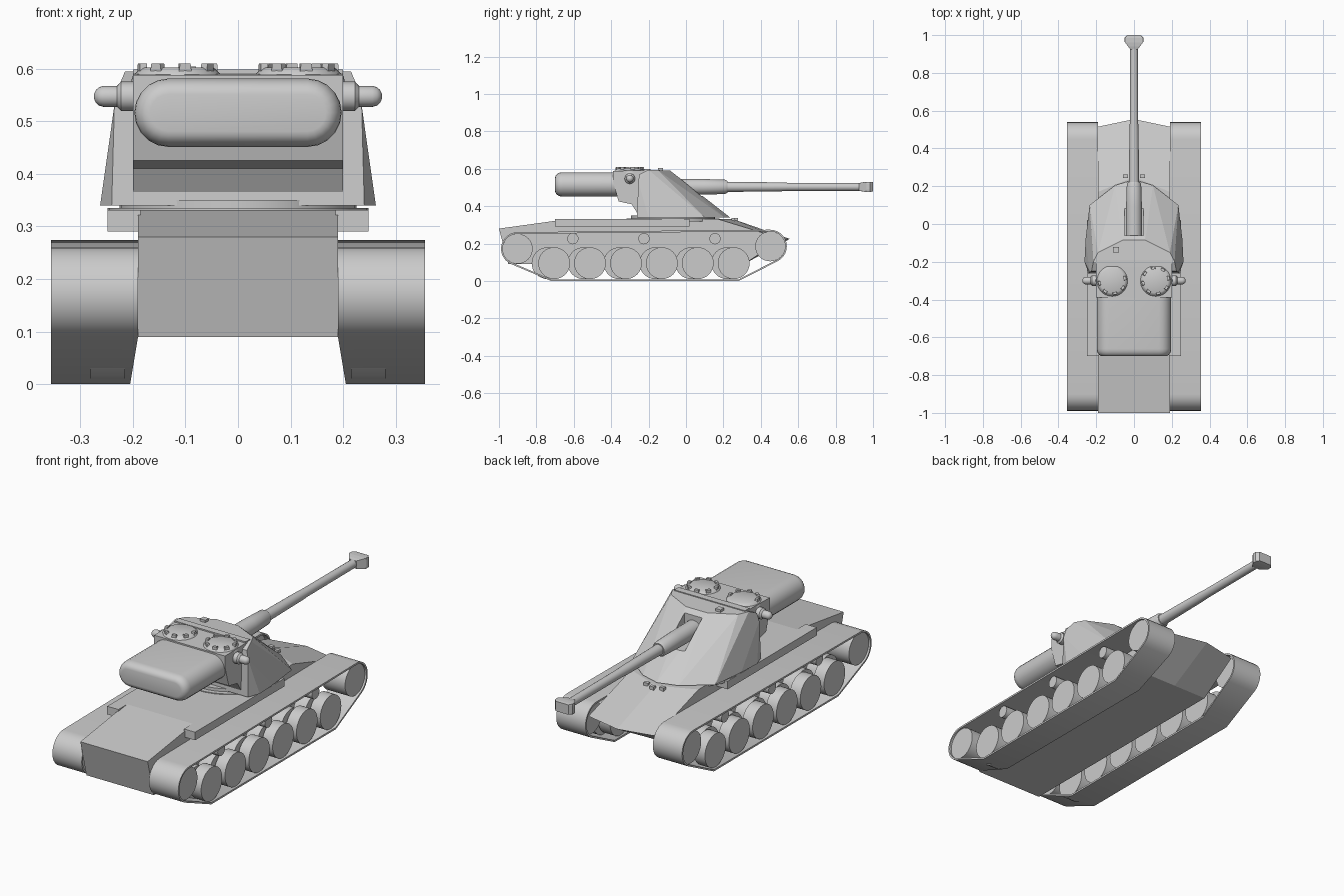
import bpy, bmesh
from math import sin, cos, pi, radians
from mathutils import Vector

if "Cube" in bpy.data.objects:
    bpy.data.objects.remove(bpy.data.objects["Cube"])


def finish(name, bm, smooth=False):
    bmesh.ops.recalc_face_normals(bm, faces=bm.faces)
    me = bpy.data.meshes.new(name)
    bm.to_mesh(me)
    bm.free()
    ob = bpy.data.objects.new(name, me)
    bpy.context.collection.objects.link(ob)
    if smooth:
        bpy.ops.object.select_all(action='DESELECT')
        ob.select_set(True)
        bpy.context.view_layer.objects.active = ob
        bpy.ops.object.shade_smooth_by_angle(angle=radians(35))
    return ob


def loft(name, rings, smooth=False, loop=False):
    """Skin a list of closed rings, capped unless looped."""
    bm = bmesh.new()
    vs = [[bm.verts.new(p) for p in r] for r in rings]
    n = len(rings[0])
    pairs = list(zip(vs, vs[1:])) + ([(vs[-1], vs[0])] if loop else [])
    for a, b in pairs:
        for i in range(n):
            bm.faces.new((a[i], a[(i + 1) % n], b[(i + 1) % n], b[i]))
    if not loop:
        bm.faces.new(vs[0])
        bm.faces.new(vs[-1])
    return finish(name, bm, smooth)


def lathe(name, origin, axis, prof, n=24, smooth=True):
    """Revolve (distance, radius) pairs about x, y or z."""
    def pt(d, u, v):
        return Vector(origin) + Vector({'x': (d, u, v), 'y': (u, d, v), 'z': (u, v, d)}[axis])
    return loft(name, [[pt(d, r * cos(2 * pi * i / n), r * sin(2 * pi * i / n))
                        for i in range(n)] for d, r in prof], smooth)


def extrude_x(name, x0, x1, prof):
    return loft(name, [[(x, y, z) for y, z in prof] for x in (x0, x1)])


def box(name, x0, x1, y0, y1, z0, z1):
    return extrude_x(name, x0, x1, [(y0, z0), (y1, z0), (y1, z1), (y0, z1)])


def hull_of(name, half):
    """Convex solid from points mirrored across x = 0."""
    bm = bmesh.new()
    for p in set((s * x, y, z) for x, y, z in half for s in (-1, 1)):
        bm.verts.new(p)
    bmesh.ops.convex_hull(bm, input=bm.verts)
    bmesh.ops.dissolve_limit(bm, angle_limit=radians(1), verts=bm.verts, edges=bm.edges)
    return finish(name, bm)


# Hull with pointed nose
rings = []
for x, nose, ridge in ((-.19, .515, .17), (0, .555, .25), (.19, .515, .17)):
    rings.append([(x, -1, .28), (x, -.63, .331), (x, ridge, .331), (x, nose, .225),
                  (x, .31, .09), (x, -.95, .09)])
loft("hull", rings)
for s in (-1, 1):
    box("hull_sponson", s * .185, s * .248, -.7, .02, .29, .331)

# Tracks: thin band around the wheels, and the wheels inside
FRONT, REAR, R = (.45, .185), (-.9, .172), .089


def band(r, floor):
    pts = [(FRONT[0] + r * cos(a), FRONT[1] + r * sin(a))
           for a in [radians(-63 + 153 * i / 12) for i in range(13)]]
    pts += [(REAR[0] + r * cos(a), REAR[1] + r * sin(a))
            for a in [radians(90 + 157 * i / 12) for i in range(13)]]
    return pts + [(-.722, floor), (.282, floor)]


for s in (-1, 1):
    outer, inner = band(R, 0), band(R - .009, .009)
    rings = []
    for (y, z), (v, w) in zip(outer, inner):
        a = s * (.19 if z > .088 else .205)
        b = s * .355
        rings.append([(a, y, z), (b, y, z), (b, v, w), (a, v, w)])
    loft("track", rings, True, True)
    for y, z in (FRONT, REAR):
        lathe("end_wheel", (0, y, z), 'x', [(s * .215, .08), (s * .345, .08)], 32)
    for i in range(6):
        y = -.705 + .192 * i
        lathe("road_wheel_outer", (0, y, .095), 'x', [(s * .285, .085), (s * .345, .085)], 32)
        lathe("road_wheel_inner", (0, y - .035, .095), 'x', [(s * .215, .085), (s * .28, .085)], 32)
    for y in (-.605, -.225, .155):
        lathe("return_roller", (0, y, .226), 'x', [(s * .19, .03), (s * .33, .03)])

# Turret ring and wedge-shaped body with a slot for the gun
lathe("turret_ring", (0, -.07, 0), 'z', [(.318, .248), (.335, .248), (.335, .225), (.35, .225)], 40)
body = hull_of("turret_body", [
    (.262, -.2, .34), (.24, -.262, .34), (.256, -.08, .34), (.235, .1, .34), (.1, .205, .34), (0, .235, .34),
    (.235, -.255, .53), (.225, -.25, .57), (.215, -.2, .594), (.19, -.15, .592), (.06, -.085, .59)])
cutter = box("gun_slot_cutter", -.05, .05, -.06, .2, .455, .65)
cutter.hide_render = True
cutter.hide_viewport = True
cut = body.modifiers.new("slot", 'BOOLEAN')
cut.object = cutter
cut.solver = 'EXACT'

# Rear turret module, overhanging rounded bustle
extrude_x("turret_rear", -.2, .2, [(-.39, .588), (-.39, .53), (-.36, .425), (-.29, .41), (-.262, .365),
                                   (-.2, .365), (-.2, .592)])
box("turret_rear_gap_lip", -.2, .2, -.225, -.19, .588, .598)
rings = []
for y, inset in [(-.34, 0)] + [(-.66 - .04 * sin(a), .03 * (1 - cos(a)))
                               for a in [pi / 2 * i / 5 for i in range(6)]]:
    r = .065 - inset
    rings.append([((1 if cos(a) > 0 else -1) * .132 + r * cos(a), y, .516 + r * sin(a))
                  for a in [-pi / 2 + .001 + (pi - .002) * i / 10 for i in range(11)]
                  + [pi / 2 + .001 + (pi - .002) * i / 10 for i in range(11)]])
loft("bustle", rings, True)

# Side knobs
for s in (-1, 1):
    lathe("side_knob", (0, -.3, .547), 'x',
          [(s * .19, .028), (s * .222, .028), (s * .23, .02), (s * .255, .02)] +
          [(s * (.255 + .019 * sin(a)), .02 * cos(a)) for a in (.5, .9, 1.25, 1.5)], 20)

# Cupolas with vision blocks
for s in (-1, 1):
    lathe("cupola", (s * .115, -.3, 0), 'z', [(.575, .088), (.585, .086), (.599, .072), (.602, .066)], 32)
    for i in range(8):
        if s < 0 and i in (1, 2, 3):
            continue
        a = 2 * pi * i / 8 + .2
        c = Vector((s * .115 + .068 * cos(a), -.3 + .068 * sin(a), .6))
        u, v = Vector((cos(a), sin(a), 0)), Vector((-sin(a), cos(a), 0))
        loft("vision_block", [[c + .007 * p * u + w * q * v + Vector((0, 0, h))
                               for p, q in ((-1, -1), (1, -1), (1, 1), (-1, 1))]
                              for h, w in ((-.012, .013), (.01, .01))])
box("roof_periscope", -.11, -.08, -.15, -.122, .58, .604)

# Gun with sleeve and muzzle brake
lathe("gun", (0, 0, .503), 'y', [(-.07, .043), (.09, .042), (.21, .038), (.222, .032), (.222, .027),
                                 (.5, .024), (.54, .022), (.95, .021)], 24)
mz = [(x, y, .503 + t * h) for x, y, h in ((.02, .925, .02), (.026, .94, .024), (.048, .962, .027),
                                           (.048, .985, .027), (.036, 1, .025)) for t in (-1, 1)]
mz += [(.05, .965, .503 + t) for t in (-.015, .015)] + [(.05, .985, .503 + t) for t in (-.015, .015)]
hull_of("muzzle_brake", mz)

# Small driver periscopes on the glacis
for x, y in ((-.045, .255), (0, .272), (.045, .255)):
    box("driver_periscope", x - .012, x + .012, y - .012, y + .006, .315, .337)
